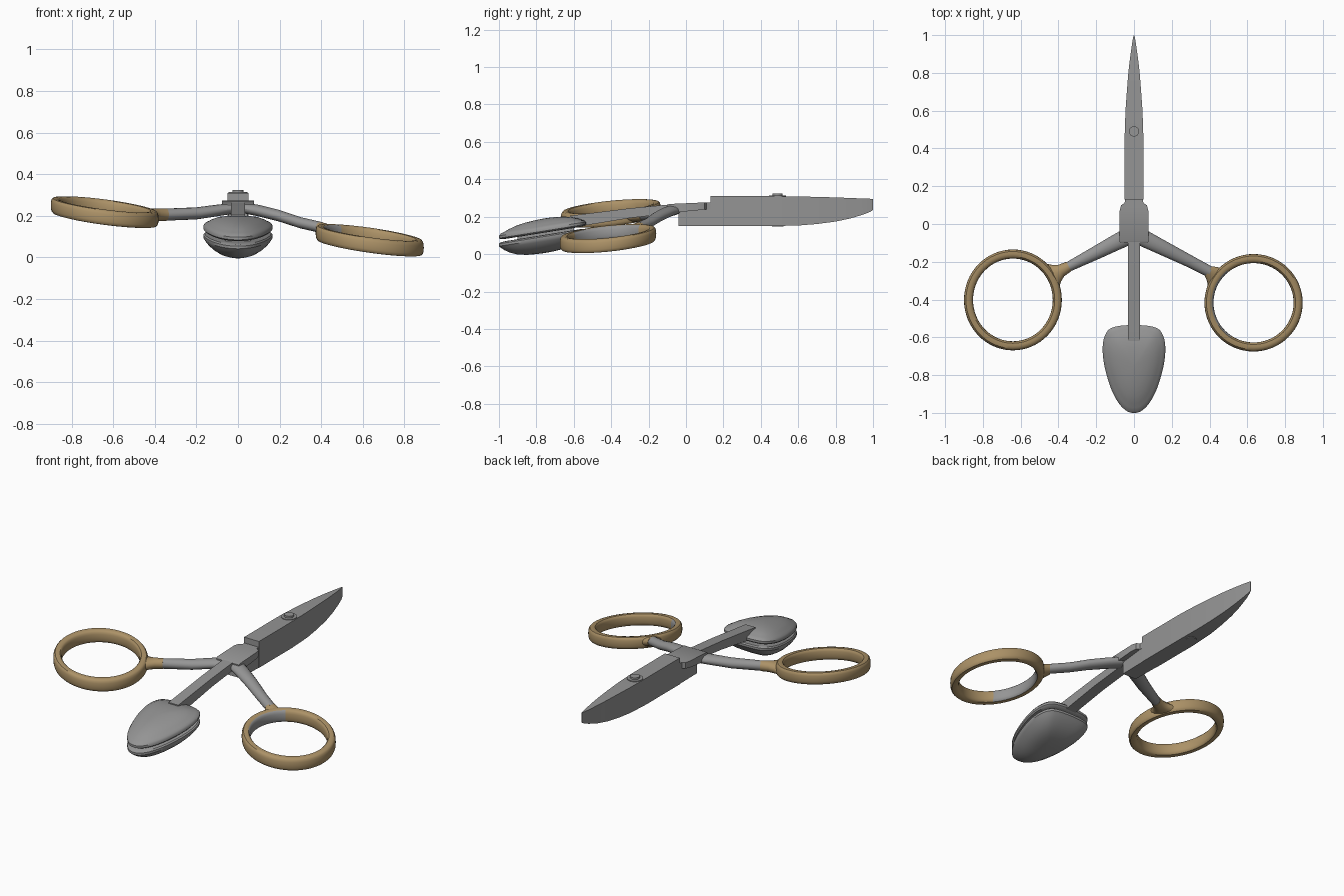
import bpy, math
from mathutils import Vector

if "Cube" in bpy.data.objects:
    bpy.data.objects.remove(bpy.data.objects["Cube"])


def material(name, col):
    m = bpy.data.materials.new(name)
    m.diffuse_color = (*col, 1)
    m.use_nodes = True
    m.node_tree.nodes["Principled BSDF"].inputs["Base Color"].default_value = m.diffuse_color
    return m


STEEL = material("grey_steel", (0.30, 0.30, 0.30))
TAN = material("tan_grip", (0.41, 0.285, 0.135))


def make(name, verts, faces, mats, angle=35):
    me = bpy.data.meshes.new(name)
    me.from_pydata([tuple(v) for v in verts], [], faces)
    for m in mats:
        me.materials.append(m)
    ob = bpy.data.objects.new(name, me)
    bpy.context.collection.objects.link(ob)
    bpy.ops.object.select_all(action='DESELECT')
    ob.select_set(True)
    bpy.context.view_layer.objects.active = ob
    bpy.ops.object.mode_set(mode='EDIT')
    bpy.ops.mesh.select_all(action='SELECT')
    bpy.ops.mesh.normals_make_consistent(inside=False)
    bpy.ops.object.mode_set(mode='OBJECT')
    bpy.ops.object.shade_smooth_by_angle(angle=math.radians(angle))
    return ob


def skin(name, rings, mats, closed=False):
    """Bridge equal-sized vertex rings, capping the ends unless closed."""
    n, k = len(rings[0]), len(rings)
    verts = [v for r in rings for v in r]
    faces = []
    for i in range(k if closed else k - 1):
        a, b = i * n, (i + 1) % k * n
        faces += [(a + j, a + (j + 1) % n, b + (j + 1) % n, b + j) for j in range(n)]
    if not closed:
        faces += [tuple(range(n)), tuple(range((k - 1) * n, k * n))]
    return make(name, verts, faces, mats)


def bar(name, stations):
    """Rectangular loft along y: (y, half width, bottom, top)."""
    return skin(name, [[(-w, y, a), (w, y, a), (w, y, b), (-w, y, b)]
                       for y, w, a, b in stations], [STEEL])


def tube(name, path, mat, n=16):
    """Elliptical tube: (x, y, z, half width, half height)."""
    pts = [Vector(p[:3]) for p in path]
    rings = []
    for i, p in enumerate(pts):
        t = pts[min(i + 1, len(pts) - 1)] - pts[max(i - 1, 0)]
        side = t.cross(Vector((0, 0, 1))).normalized()
        w, h = path[i][3:]
        rings.append([p + side * w * math.cos(a) + Vector((0, 0, h * math.sin(a)))
                      for a in [2 * math.pi * j / n for j in range(n)]])
    return skin(name, rings, [mat])


def chaikin(pts):
    out = []
    for i, p in enumerate(pts):
        q = pts[(i + 1) % len(pts)]
        out += [tuple(.75 * a + .25 * b for a, b in zip(p, q)),
                tuple(.25 * a + .75 * b for a, b in zip(p, q))]
    return out


def disc(name, y, z0, z1, r, n=24):
    circ = [(r * math.cos(2 * math.pi * j / n), y + r * math.sin(2 * math.pi * j / n))
            for j in range(n)]
    return skin(name, [[(a, b, z) for a, b in circ] for z in (z0, z1)], [STEEL])


# Blade, its root and the collar plate
bar("blade", [(.13, .05, .15, .31), (.45, .05, .15, .31), (.6, .045, .153, .308),
              (.7, .038, .161, .306), (.8, .030, .174, .303), (.88, .021, .191, .3),
              (.95, .011, .212, .297), (.985, .005, .226, .296), (1, .001, .236, .295)])
bar("blade_root", [(-.04, .045, .15, .24), (.13, .048, .15, .24)])
bar("collar", [(-.1, .074, .225, .262), (-.09, .078, .22, .268), (.07, .076, .235, .275),
               (.1, .068, .238, .275), (.11, .05, .238, .275), (.14, .046, .238, .275)])

# Pivot screw with stepped head and underside end
disc("pivot_washer", .49, .30, .314, .045)
disc("pivot_screw", .49, .30, .325, .027)
disc("pivot_end", .49, .147, .17, .03)

# Stem to the bowl
bar("stem", [(-.06, .033, .22, .268), (-.3, .033, .193, .245), (-.62, .033, .14, .205)])

# Paired bowl halves lofted from one rounded outline
half = [(.03, -.535), (.09, -.54), (.135, -.555), (.16, -.60), (.168, -.66), (.16, -.74),
        (.14, -.82), (.115, -.89), (.082, -.95), (.045, -.988), (.018, -1)]
outline = chaikin(chaikin(half + [(-x, y) for x, y in reversed(half)]))


def bowl(name, profile):
    skin(name, [[(x * s, -.75 + (y + .75) * s, .072 + .16 * ((y + .75) * s + .25) + h)
                 for x, y in outline] for s, h in profile], [STEEL])


bowl("bowl_upper", [(.85, .004), (.96, .006), (1, .013), (1, .026), (.96, .036), (.89, .042),
                    (.8, .052), (.65, .064), (.45, .073), (.25, .078), (.05, .08)])
bowl("bowl_lower", [(.85, -.008), (.96, -.01), (1, -.017), (1, -.03), (.95, -.042),
                    (.88, -.056), (.76, -.074), (.6, -.09), (.4, -.1), (.2, -.104), (.05, -.105)])
bar("bowl_bridge", [(-.9, .06, .06, .10), (-.6, .1, .11, .16)])


# Finger rings: rounded section, sheared into their tilt
def finger_ring(name, cx, cy, cz, rx, ry, sx, sy, n=64, m=16):
    rings = []
    for i in range(n):
        a = 2 * math.pi * i / n
        ring = []
        for j in range(m):
            b = 2 * math.pi * j / m
            cu, sv = math.cos(b), math.sin(b)
            u = math.copysign(abs(cu) ** .6, cu) * .024
            v = math.copysign(abs(sv) ** .75, sv) * .037
            dx, dy = (rx + u) * math.cos(a), (ry + u) * math.sin(a)
            ring.append((cx + dx, cy + dy, cz + sx * dx + sy * dy + v))
        rings.append(ring)
    return skin(name, rings, [TAN, STEEL], closed=True)


finger_ring("left_ring", -.641, -.402, .218, .235, .243, -.13, .1)
right = finger_ring("right_ring", .633, -.417, .083, .236, .234, -.14, .1)
# Bare steel patch on the inner wall of the right ring
for p in right.data.polygons:
    d = Vector((p.center.x - .633, p.center.y + .417))
    ang = math.degrees(math.atan2(d.y, d.x)) % 360
    if d.length < .222 and 130 < ang < 235:
        p.material_index = 1

# Arms and flared grip necks
tube("left_arm", [(-.03, -.065, .235, .046, .026), (-.1, -.1, .226, .042, .028),
                  (-.2, -.152, .212, .036, .029), (-.35, -.228, .206, .026, .029)], STEEL)
tube("right_arm", [(.03, -.065, .238, .046, .026), (.1, -.1, .225, .042, .028),
                   (.2, -.15, .2, .037, .028), (.3, -.2, .167, .032, .027),
                   (.405, -.255, .143, .03, .027)], STEEL)
tube("left_neck", [(-.345, -.225, .206, .028, .03), (-.385, -.246, .205, .034, .031),
                   (-.41, -.26, .204, .05, .032), (-.435, -.274, .204, .075, .03)], TAN)
tube("right_neck", [(.395, -.25, .143, .033, .029), (.415, -.265, .134, .046, .031),
                    (.433, -.28, .124, .065, .03)], TAN)
